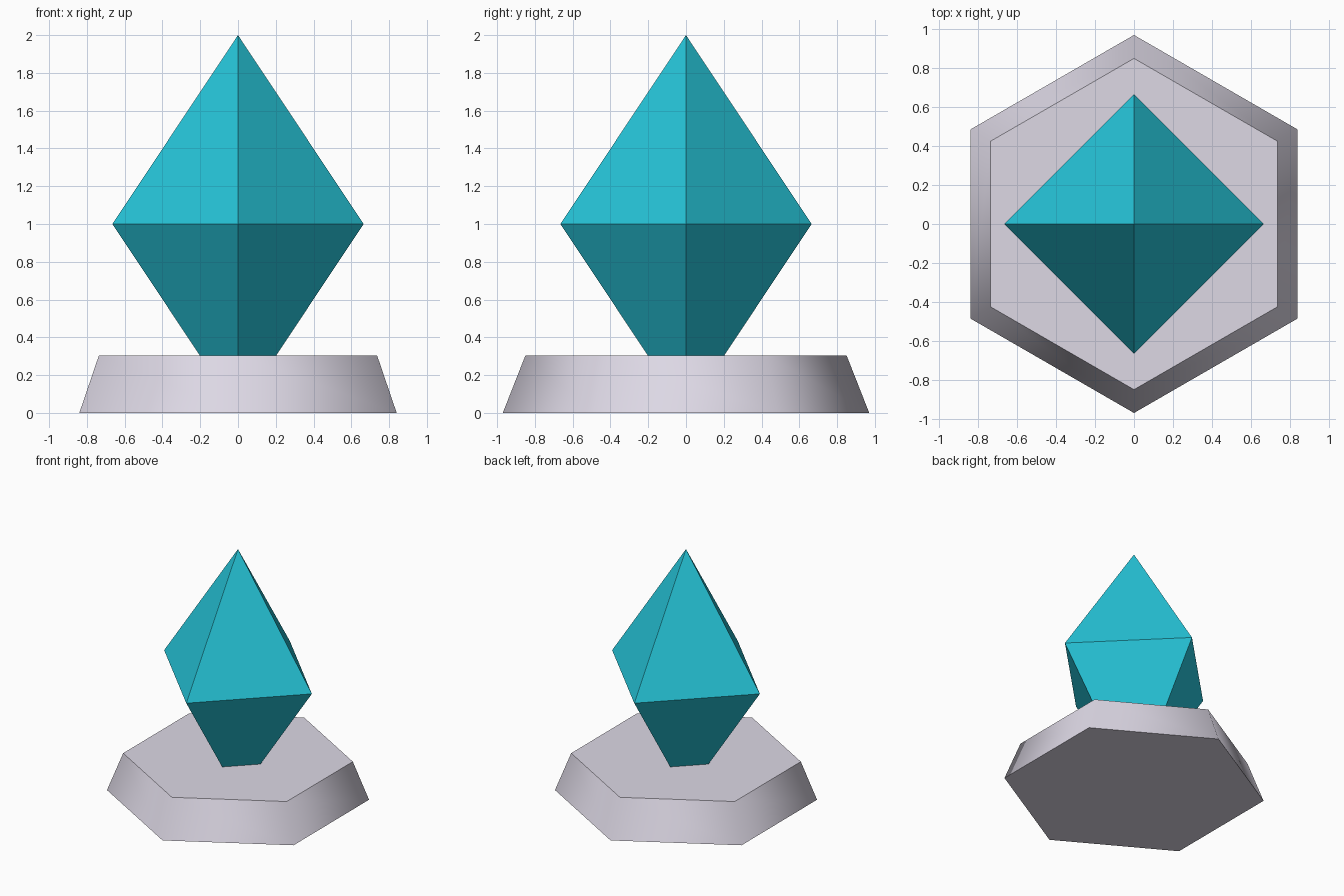
import bpy
import math

cube = bpy.data.objects.get("Cube")
if cube:
    bpy.data.objects.remove(cube, do_unlink=True)


def linear(c):
    c /= 255
    return c / 12.92 if c <= 0.04045 else ((c + 0.055) / 1.055) ** 2.4


def make_material(name, rgb):
    mat = bpy.data.materials.new(name)
    mat.use_nodes = True
    colour = (*map(linear, rgb), 1)
    mat.diffuse_color = colour
    mat.node_tree.nodes["Principled BSDF"].inputs["Base Color"].default_value = colour
    return mat


def add_frustum(name, mat, sides, r_bottom, r_top, z_bottom, z_top):
    bpy.ops.mesh.primitive_cone_add(
        vertices=sides, radius1=r_bottom, radius2=r_top,
        depth=z_top - z_bottom, location=(0, 0, (z_bottom + z_top) / 2))
    obj = bpy.context.object
    obj.name = name
    obj.data.materials.append(mat)
    return obj


# Hexagonal plinth: softly shaded sides, crisp top and bottom rims
plinth = add_frustum("plinth", make_material("pale lilac grey", (221, 216, 229)),
                     6, 0.97, 0.85, 0, 0.305)
bpy.ops.object.shade_smooth_by_angle(angle=math.radians(65))

# Crystal: a stretched flat-faced octahedron sunk into the plinth
bpy.ops.mesh.primitive_ico_sphere_add(subdivisions=1)
crystal = bpy.context.object
crystal.name = "crystal"
mesh = crystal.data
RADIUS, MIDDLE = 0.665, 1.0
ring = [(RADIUS * math.cos(i * math.pi / 2), RADIUS * math.sin(i * math.pi / 2), MIDDLE)
        for i in range(4)]
faces = []
for i in range(4):
    j = (i + 1) % 4
    faces += [(i, j, 4), (j, i, 5)]
mesh.clear_geometry()
mesh.from_pydata(ring + [(0, 0, 2), (0, 0, 0)], [], faces)
mesh.update()
crystal.location = (0, 0, 0)
mesh.materials.append(make_material("bright cyan", (38, 198, 218)))
